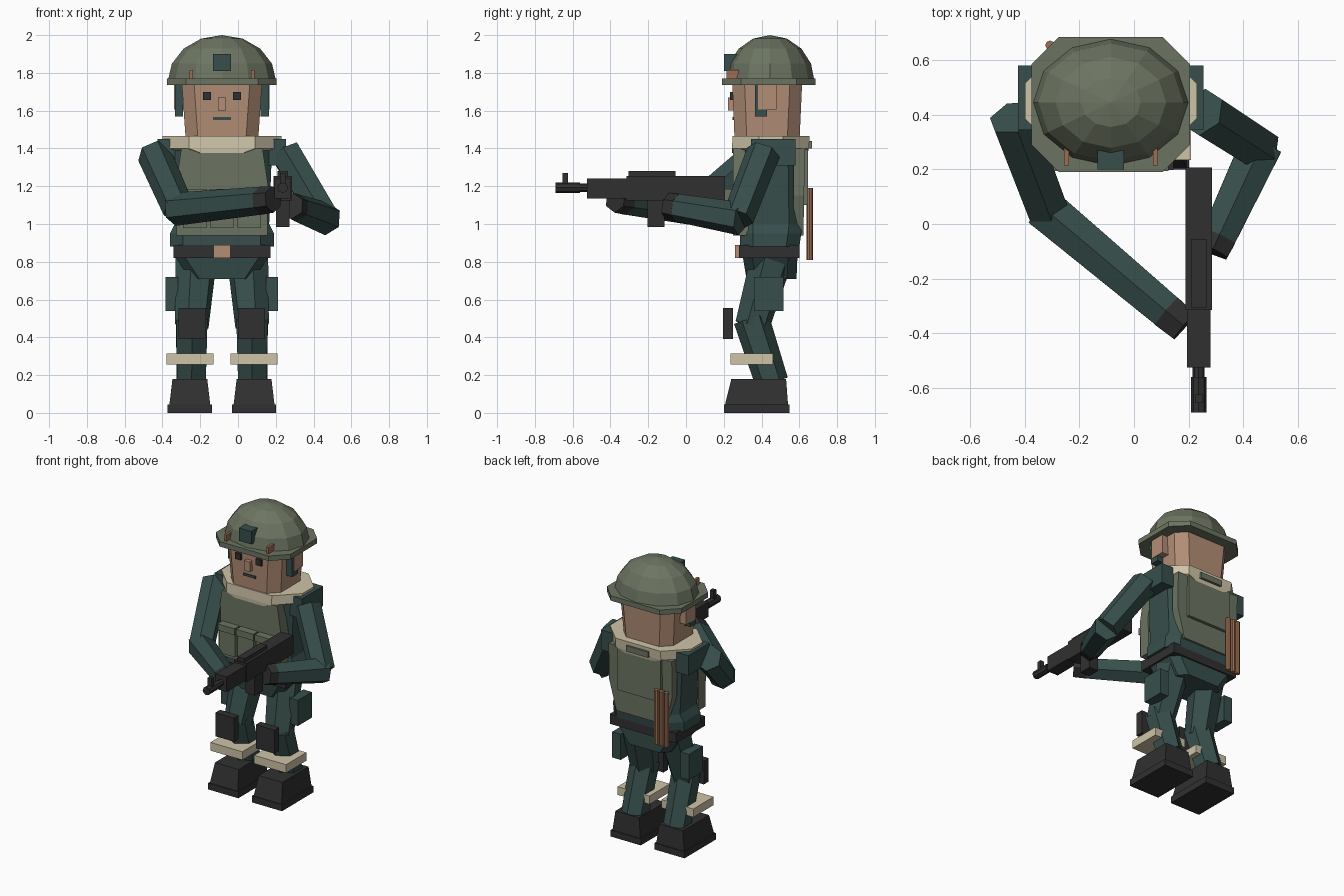
import bpy, bmesh, math
from mathutils import Vector

cube = bpy.data.objects.get("Cube")
if cube:
    bpy.data.objects.remove(cube, do_unlink=True)

CX = -0.085  # centre line of the body


def material(name, r, g, b):
    m = bpy.data.materials.new(name)
    m.use_nodes = True
    m.diffuse_color = (r, g, b, 1)
    m.node_tree.nodes["Principled BSDF"].inputs["Base Color"].default_value = (r, g, b, 1)
    return m


olive = material("olive", 0.15, 0.175, 0.12)
teal = material("dark_teal", 0.038, 0.078, 0.072)
beige = material("beige", 0.62, 0.55, 0.39)
black = material("charcoal", 0.03, 0.03, 0.03)
skin = material("skin", 0.45, 0.27, 0.18)
brown = material("brown", 0.34, 0.16, 0.085)


def make(name, bm, mat):
    bmesh.ops.recalc_face_normals(bm, faces=bm.faces)
    me = bpy.data.meshes.new(name)
    bm.to_mesh(me)
    bm.free()
    me.materials.append(mat)
    ob = bpy.data.objects.new(name, me)
    bpy.context.collection.objects.link(ob)
    return ob


def loft(name, mat, cx, levels, cut=0.0):
    """Stack of rectangles (z, half width, y front, y back), corners cut off."""
    bm = bmesh.new()
    rings = []
    for z, hx, y0, y1 in levels:
        if cut:
            pts = [(-hx + cut, y0), (hx - cut, y0), (hx, y0 + cut), (hx, y1 - cut),
                   (hx - cut, y1), (-hx + cut, y1), (-hx, y1 - cut), (-hx, y0 + cut)]
        else:
            pts = [(-hx, y0), (hx, y0), (hx, y1), (-hx, y1)]
        rings.append([bm.verts.new((cx + x, y, z)) for x, y in pts])
    n = len(rings[0])
    for a, b in zip(rings, rings[1:]):
        for i in range(n):
            j = (i + 1) % n
            bm.faces.new((a[i], a[j], b[j], b[i]))
    bm.faces.new(rings[0])
    bm.faces.new(rings[-1])
    return make(name, bm, mat)


def box(name, mat, cx, hx, y0, y1, z0, z1, cut=0.0):
    return loft(name, mat, cx, [(z0, hx, y0, y1), (z1, hx, y0, y1)], cut)


def limb(name, mat, a, b, r1, r2, sides=6):
    a, b = Vector(a), Vector(b)
    d = b - a
    bm = bmesh.new()
    bmesh.ops.create_cone(bm, cap_ends=True, segments=sides, radius1=r1, radius2=r2,
                          depth=d.length)
    ob = make(name, bm, mat)
    ob.rotation_euler = d.to_track_quat('Z', 'Y').to_euler()
    ob.location = (a + b) / 2
    return ob


# Helmet: faceted half dome on an eight-sided rim
bm = bmesh.new()
bmesh.ops.create_uvsphere(bm, u_segments=12, v_segments=8, radius=1)
bmesh.ops.bisect_plane(bm, geom=bm.verts[:] + bm.edges[:] + bm.faces[:], plane_co=(0, 0, 0),
                       plane_no=(0, 0, 1), clear_inner=True, dist=0.001)
bmesh.ops.holes_fill(bm, edges=[e for e in bm.edges if e.is_boundary])
for v in bm.verts:
    v.co = (CX + v.co.x * 0.287, 0.445 + v.co.y * 0.235, 1.755 + v.co.z * 0.245)
make("helmet_dome", bm, olive)
box("helmet_rim", olive, CX, 0.29, 0.19, 0.685, 1.735, 1.77, 0.1)
box("helmet_mount", teal, CX, 0.048, 0.2, 0.27, 1.81, 1.9)
for s in (-1, 1):
    box("helmet_clip", brown, CX + s * 0.163, 0.009, 0.215, 0.28, 1.77, 1.815)

# Head and face
loft("head", skin, CX, [(1.42, 0.19, 0.258, 0.6), (1.75, 0.213, 0.245, 0.615)], 0.065)
box("nose", skin, CX, 0.021, 0.222, 0.27, 1.6, 1.67)
box("mouth", teal, CX, 0.047, 0.245, 0.27, 1.55, 1.566)
for s in (-1, 1):
    box("eye", black, CX + s * 0.08, 0.021, 0.232, 0.27, 1.656, 1.7)
    box("chin_strap", teal, CX + s * 0.227, 0.022, 0.365, 0.43, 1.57, 1.74)
    box("ear", skin, CX + s * 0.227, 0.026, 0.38, 0.48, 1.605, 1.735)

# Torso, collar and vest
loft("torso", teal, CX, [(0.88, 0.275, 0.285, 0.6), (0.95, 0.275, 0.285, 0.61),
                         (1.0, 0.25, 0.285, 0.615), (1.4, 0.265, 0.29, 0.61)], 0.07)
loft("collar", beige, CX, [(1.375, 0.25, 0.245, 0.645), (1.4, 0.315, 0.243, 0.65),
                           (1.465, 0.315, 0.247, 0.655)], 0.14)
loft("vest_front", olive, CX, [(0.94, 0.24, 0.25, 0.33), (1.2, 0.245, 0.25, 0.33),
                               (1.4, 0.215, 0.25, 0.33)])
loft("vest_back", olive, CX, [(0.94, 0.19, 0.57, 0.622), (1.15, 0.245, 0.57, 0.625),
                              (1.4, 0.245, 0.57, 0.63)])
box("back_plate", olive, CX, 0.17, 0.6, 0.645, 1.1, 1.42)
box("carry_handle", olive, CX, 0.085, 0.64, 0.667, 1.4, 1.44)
for i in (-1, 0, 1):
    box("vest_pouch", olive, CX + i * 0.145, 0.062, 0.205, 0.27, 0.98, 1.165)
    box("pouch_flap", olive, CX + i * 0.145, 0.067, 0.195, 0.27, 1.14, 1.185)
    limb("back_rod", brown, (-0.27 + i * 0.038, 0.655, 0.81), (-0.27 + i * 0.038, 0.655, 1.19),
         0.017, 0.017, 8)
for s in (-1, 1):
    box("shoulder_pad", teal, CX + s * 0.29, 0.05, 0.345, 0.58, 1.31, 1.45)

# Belt and pelvis
box("belt", black, CX, 0.257, 0.28, 0.6, 0.82, 0.89)
box("belt_buckle", skin, CX, 0.045, 0.26, 0.3, 0.82, 0.89)
loft("pelvis", teal, CX, [(0.71, 0.17, 0.32, 0.585), (0.83, 0.25, 0.3, 0.59)], 0.05)

# Legs
for s, side in ((-1, "right"), (1, "left")):
    hip = (CX + s * 0.135, 0.46, 0.84)
    knee = (CX + s * 0.16, 0.35, 0.46)
    ankle = (CX + s * 0.163, 0.455, 0.16)
    limb(side + "_thigh", teal, hip, knee, 0.115, 0.093)
    limb(side + "_shin", teal, (knee[0], 0.345, 0.5), ankle, 0.095, 0.088)
    box(side + "_knee_pad", black, CX + s * 0.157, 0.072, 0.197, 0.25, 0.39, 0.555)
    box(side + "_ankle_strap", beige, CX + s * 0.17, 0.124, 0.235, 0.46, 0.257, 0.315)
    box(side + "_thigh_pouch", teal, CX + s * 0.265, 0.033, 0.36, 0.515, 0.54, 0.72)
    x = CX + s * 0.17
    box(side + "_boot_sole", black, x, 0.117, 0.2, 0.547, 0, 0.045)
    loft(side + "_boot", black, x, [(0.045, 0.108, 0.207, 0.54), (0.18, 0.092, 0.24, 0.53)])

# Arms bent forward onto the rifle, with gloved ends
arms = {"right": ((-0.445, 0.39, 1.37), (-0.315, 0.045, 1.08), (0.185, -0.375, 1.13), 0.87),
        "left": ((0.25, 0.41, 1.38), (0.46, 0.275, 1.03), (0.285, -0.1, 1.095), 0.86)}
for side, (shoulder, elbow, hand, t) in arms.items():
    wrist = Vector(elbow).lerp(Vector(hand), t)
    start = Vector(elbow).lerp(Vector(hand), -0.04)
    limb(side + "_upper_arm", teal, shoulder, elbow, 0.09, 0.085)
    limb(side + "_forearm", teal, start, wrist, 0.088, 0.074)
    limb(side + "_glove", black, wrist, hand, 0.075, 0.07)

# Rifle
GX = 0.237
loft("rifle_receiver", black, GX, [(1.125, 0.048, -0.315, 0.207), (1.255, 0.048, -0.315, 0.207)])
box("rifle_top_cover", black, GX, 0.028, -0.305, -0.055, 1.25, 1.28)
box("rifle_handguard", black, GX, 0.043, -0.525, -0.31, 1.135, 1.24)
box("rifle_magazine", black, GX, 0.036, -0.205, -0.115, 0.985, 1.13)
limb("rifle_barrel", black, (GX, -0.52, 1.192), (GX, -0.64, 1.192), 0.022, 0.022, 8)
limb("rifle_muzzle", black, (GX, -0.56, 1.192), (GX, -0.69, 1.192), 0.028, 0.028, 8)
box("rifle_front_sight", black, GX, 0.014, -0.655, -0.625, 1.2, 1.27)
